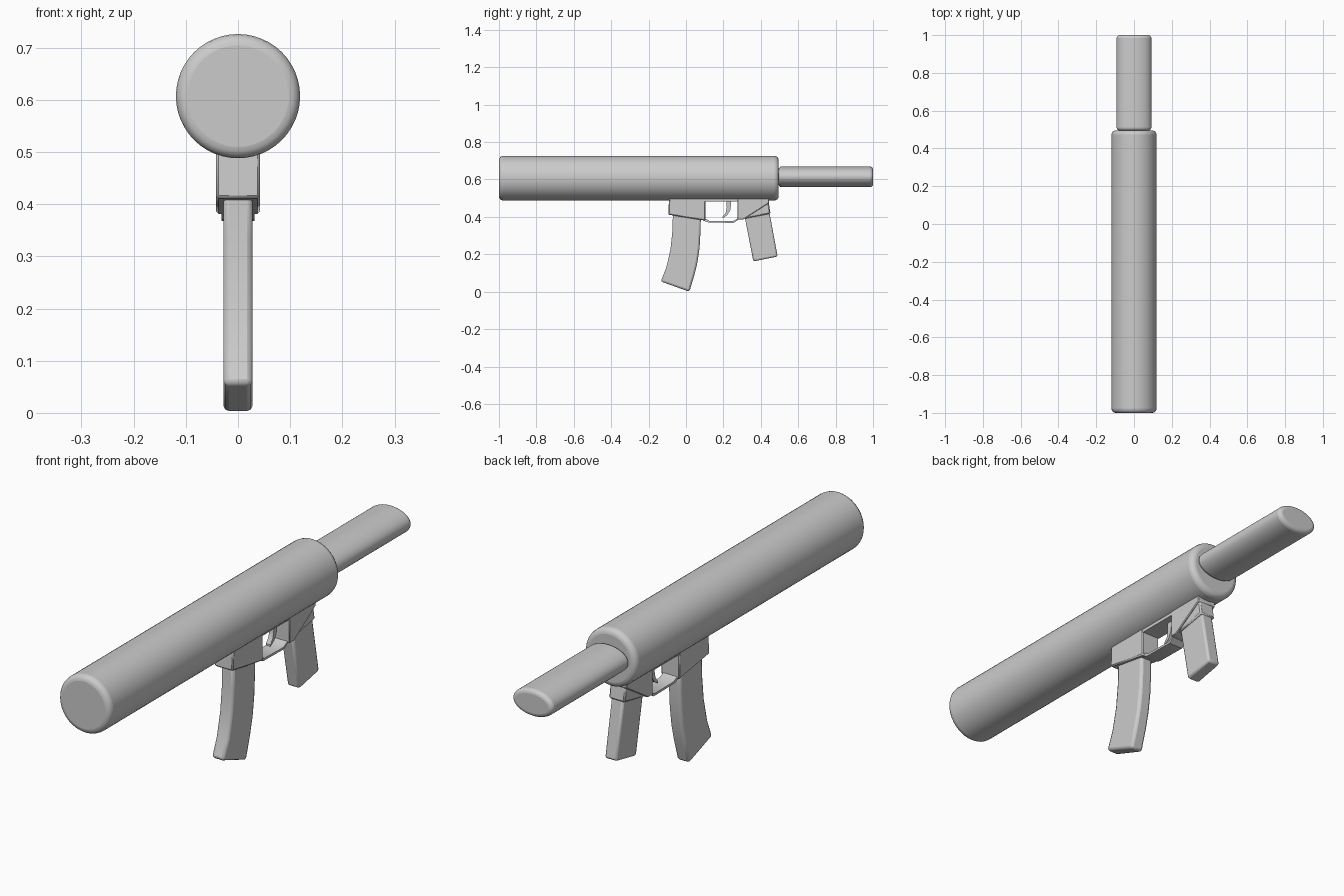
import bpy
import bmesh
from math import radians

cube = bpy.data.objects.get("Cube")
if cube:
    bpy.data.objects.remove(cube, do_unlink=True)

grey = bpy.data.materials.new("plain grey")
grey.use_nodes = True
colour = (0.6, 0.6, 0.6, 1)
grey.diffuse_color = colour
grey.node_tree.nodes["Principled BSDF"].inputs["Base Color"].default_value = colour


def finish(obj, bevel, segments, angle=35):
    """Bevel, colour and shade a part."""
    obj.data.materials.append(grey)
    if bevel:
        mod = obj.modifiers.new("Bevel", 'BEVEL')
        mod.width, mod.segments = bevel, segments
        mod.limit_method = 'ANGLE'
        mod.angle_limit = radians(35)
    bpy.ops.object.select_all(action='DESELECT')
    obj.select_set(True)
    bpy.context.view_layer.objects.active = obj
    bpy.ops.object.shade_smooth_by_angle(angle=radians(angle))


def tube(name, y0, y1, z, rx, rz, bevel):
    """Rounded-end elliptical rod lying along y."""
    bpy.ops.mesh.primitive_cylinder_add(
        vertices=48, radius=1, depth=1, location=(0, (y0 + y1) / 2, z),
        rotation=(radians(90), 0, 0))
    obj = bpy.context.object
    obj.name = name
    obj.scale = (rx, rz, y1 - y0)
    bpy.ops.object.transform_apply(location=False, rotation=True, scale=True)
    finish(obj, bevel, 4)


def plate(name, profile, half, bevel=0.0, segments=1):
    """Side profile of (y, z) points extruded across x."""
    bm = bmesh.new()
    face = bm.faces.new([bm.verts.new((-half, y, z)) for y, z in profile])
    ext = bmesh.ops.extrude_face_region(bm, geom=[face])
    moved = [v for v in ext["geom"] if isinstance(v, bmesh.types.BMVert)]
    bmesh.ops.translate(bm, vec=(2 * half, 0, 0), verts=moved)
    bmesh.ops.recalc_face_normals(bm, faces=bm.faces)
    mesh = bpy.data.meshes.new(name)
    bm.to_mesh(mesh)
    bm.free()
    obj = bpy.data.objects.new(name, mesh)
    bpy.context.collection.objects.link(obj)
    finish(obj, bevel, segments)


# Main body and rear stock
tube("main_tube", -1, 0.495, 0.607, 0.119, 0.119, 0.022)
tube("rear_stock", 0.495, 1, 0.614, 0.092, 0.055, 0.016)

# Receiver under the tube
plate("receiver_rail", [(-0.08, 0.482), (0.44, 0.482), (0.44, 0.6), (-0.08, 0.6)], 0.04)
plate("magazine_housing",
      [(-0.095, 0.412), (0.103, 0.38), (0.103, 0.55), (-0.088, 0.55)], 0.042, 0.005)
plate("rear_block",
      [(0.275, 0.385), (0.305, 0.385), (0.445, 0.475), (0.445, 0.54), (0.275, 0.54)],
      0.042, 0.003)

# Curved magazine
plate("magazine",
      [(-0.07, 0.43), (-0.072, 0.33), (-0.083, 0.226), (-0.105, 0.13), (-0.135, 0.055),
       (0.018, 0.0), (0.045, 0.09), (0.062, 0.16), (0.073, 0.24), (0.078, 0.33),
       (0.08, 0.43)], 0.028, 0.011, 2)

# Grip with its collar
plate("grip_collar",
      [(0.3, 0.388), (0.452, 0.417), (0.437, 0.51), (0.3, 0.51)], 0.036, 0.006)
plate("grip", [(0.312, 0.41), (0.36, 0.162), (0.49, 0.188), (0.445, 0.43)], 0.028, 0.009, 2)

# Trigger and guard
plate("trigger",
      [(0.215, 0.5), (0.243, 0.5), (0.238, 0.44), (0.222, 0.41), (0.196, 0.393),
       (0.196, 0.402), (0.212, 0.422), (0.218, 0.45)], 0.01)
plate("trigger_guard",
      [(0.09, 0.381), (0.12, 0.37), (0.255, 0.368), (0.278, 0.384), (0.278, 0.393),
       (0.25, 0.377), (0.125, 0.379), (0.1, 0.392)], 0.032)
